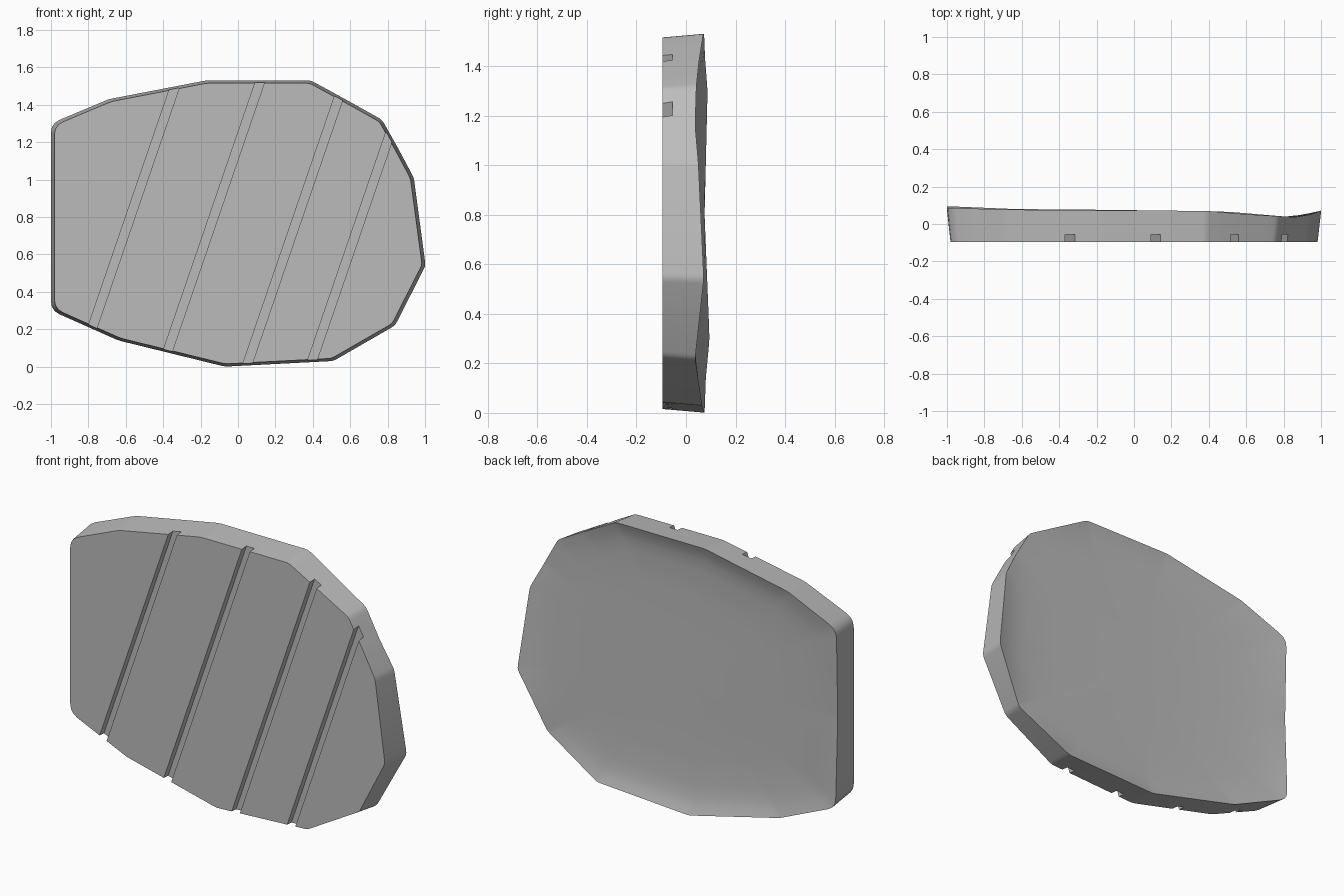
import bpy
import bmesh
from mathutils import Vector

cube = bpy.data.objects.get("Cube")
if cube:
    bpy.data.objects.remove(cube, do_unlink=True)

FRONT_Y = -0.095
CENTRE = Vector((0.0, 0.0, 0.77))

mat = bpy.data.materials.new("plain grey")
mat.use_nodes = True
grey = (0.5, 0.5, 0.5, 1)
mat.diffuse_color = grey
mat.node_tree.nodes["Principled BSDF"].inputs["Base Color"].default_value = grey

# Outline corners: x, z, rim depth, corner rounding
corners = [
    (-1, 0.8, 0.075, 0.02), (-1, 0.30, 0.095, 0.05), (-0.64, 0.14, 0.08, 0.02),
    (-0.07, 0, 0.075, 0.02), (0.51, 0.03, 0.065, 0.02), (0.84, 0.22, 0.037, 0.02),
    (1.003, 0.54, 0.072, 0.02), (0.94, 1.01, 0.05, 0.02), (0.86, 1.16, 0.037, 0.02),
    (0.77, 1.32, 0.042, 0.02), (0.6, 1.415, 0.052, 0.02), (0.39, 1.53, 0.07, 0.02),
    (-0.17, 1.53, 0.073, 0.02), (-0.69, 1.43, 0.077, 0.02), (-1, 1.30, 0.087, 0.05),
]


def rounded_outline(points, steps=3):
    """Replace each corner by a short curve, and split the long edges."""
    pts = [Vector((x, y, z)) for x, z, y, r in points]
    out = []
    for i, p in enumerate(pts):
        r = points[i][3]
        before, after = pts[i - 1], pts[(i + 1) % len(pts)]
        a = p + (before - p).normalized() * r
        b = p + (after - p).normalized() * r
        for k in range(steps + 1):
            t = k / steps
            out.append(a * (1 - t) ** 2 + p * 2 * t * (1 - t) + b * t * t)
        out.append((p + after) / 2)
    return out


def bridge(bm, ring_a, ring_b):
    n = len(ring_a)
    for i in range(n):
        j = (i + 1) % n
        bm.faces.new((ring_a[i], ring_a[j], ring_b[j], ring_b[i]))


def finish(bm, name):
    bmesh.ops.recalc_face_normals(bm, faces=bm.faces)
    mesh = bpy.data.meshes.new(name)
    bm.to_mesh(mesh)
    bm.free()
    mesh.materials.append(mat)
    obj = bpy.data.objects.new(name, mesh)
    bpy.context.collection.objects.link(obj)
    return obj


# Slab: flat front, slightly flared side, dished back
rim = rounded_outline(corners)
bm = bmesh.new()
front = []
for p in rim:
    q = CENTRE + (p - CENTRE) * 0.981
    front.append(bm.verts.new((q.x, FRONT_Y, q.z)))
bm.faces.new(front)
previous = front
for scale, lift in ((1, 1), (0.95, 0.6), (0.89, 0.3), (0.8, 0.1), (0.6, 0), (0.3, 0)):
    ring = []
    for p in rim:
        q = CENTRE + (p - CENTRE) * scale
        floor = 0.035 + 0.035 * max(0, -q.x) ** 2
        ring.append(bm.verts.new((q.x, floor + (p.y - floor) * lift, q.z)))
    bridge(bm, previous, ring)
    previous = ring
middle = bm.verts.new((0, 0.035, CENTRE.z))
for i in range(len(previous)):
    bm.faces.new((previous[i - 1], previous[i], middle))
slab = finish(bm, "grooved_slab")

# Slanted square grooves across the front
bm = bmesh.new()
SLANT, HALF = 0.343, 0.025
for x in (-0.576, -0.13, 0.32, 0.66):
    box = bmesh.ops.create_cube(bm, size=1)["verts"]
    for v in box:
        up = v.co.z * 2
        v.co = Vector((x + v.co.x * 2 * HALF + up * SLANT,
                       FRONT_Y + v.co.y * 0.08,
                       0.8 + up))
cutter = finish(bm, "groove_cutter")
cutter.hide_render = True

bpy.ops.object.select_all(action="DESELECT")
bpy.context.view_layer.objects.active = slab
slab.select_set(True)
cut = slab.modifiers.new("grooves", "BOOLEAN")
cut.operation = "DIFFERENCE"
cut.solver = "EXACT"
cut.object = cutter
bpy.ops.object.modifier_apply(modifier=cut.name)
bpy.data.objects.remove(cutter, do_unlink=True)
bpy.ops.object.shade_smooth_by_angle(angle=0.6)
